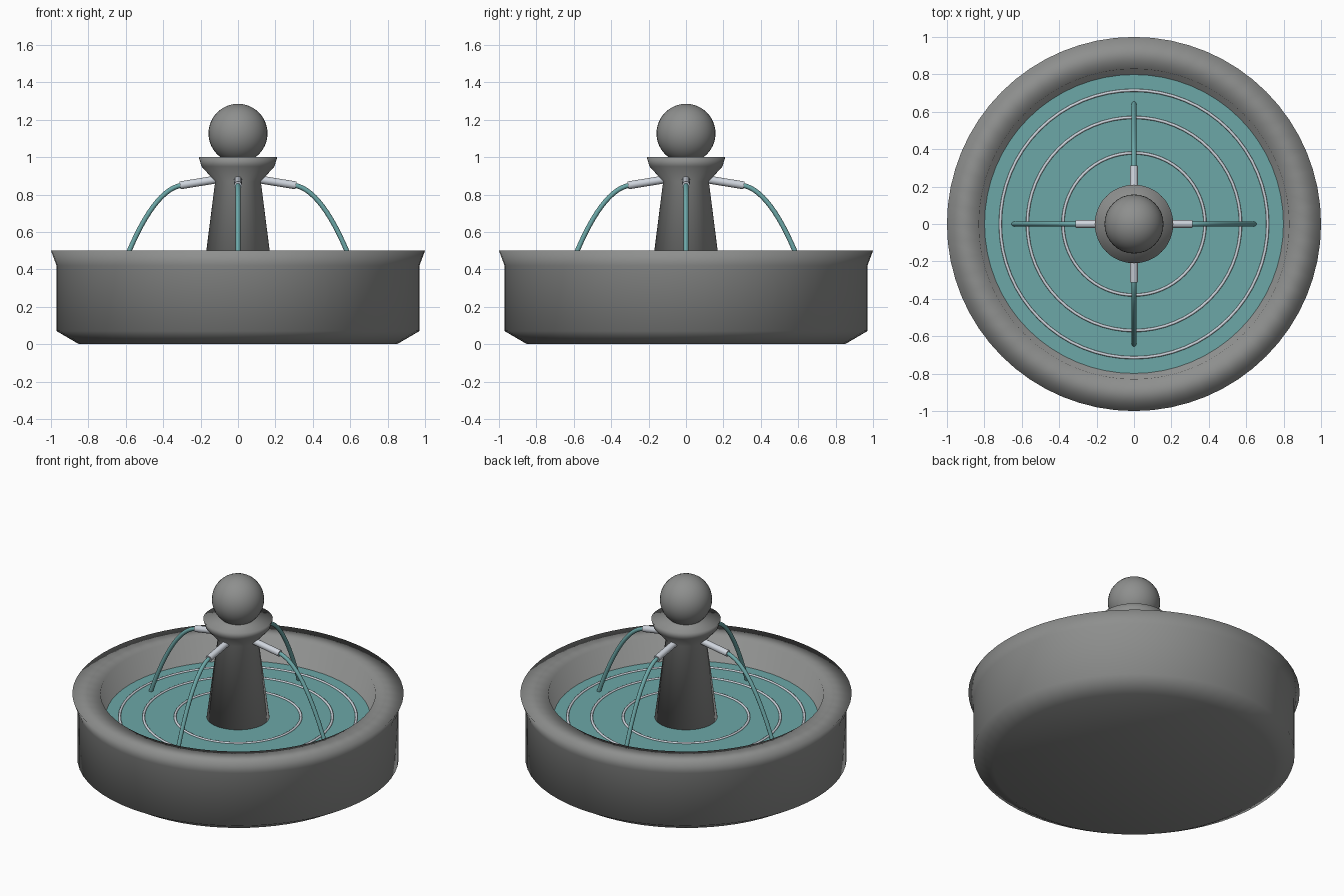
import bpy
import bmesh
import math
from mathutils import Vector, Matrix

cube = bpy.data.objects.get("Cube")
if cube:
    bpy.data.objects.remove(cube, do_unlink=True)


def material(name, rgb):
    m = bpy.data.materials.new(name)
    m.use_nodes = True
    m.diffuse_color = (*rgb, 1)
    m.node_tree.nodes["Principled BSDF"].inputs["Base Color"].default_value = (*rgb, 1)
    return m


stone = material("grey stone", (0.27, 0.275, 0.27))
water = material("teal water", (0.15, 0.39, 0.39))
metal = material("pale metal", (0.62, 0.66, 0.72))


def finish(name, bm, mat, smooth=True):
    bmesh.ops.recalc_face_normals(bm, faces=bm.faces)
    mesh = bpy.data.meshes.new(name)
    bm.to_mesh(mesh)
    bm.free()
    mesh.materials.append(mat)
    for p in mesh.polygons:
        p.use_smooth = smooth
    obj = bpy.data.objects.new(name, mesh)
    bpy.context.scene.collection.objects.link(obj)
    return obj


def lathe(name, profile, mat, steps=64, closed=False):
    """Spin a radius/height profile about the z axis."""
    bm = bmesh.new()
    verts = [bm.verts.new((r, 0, z)) for r, z in profile]
    pairs = list(zip(verts, verts[1:]))
    if closed:
        pairs.append((verts[-1], verts[0]))
    edges = [bm.edges.new(p) for p in pairs]
    bmesh.ops.spin(bm, geom=verts + edges, cent=(0, 0, 0), axis=(0, 0, 1),
                   angle=math.tau, steps=steps, use_merge=True)
    bmesh.ops.remove_doubles(bm, verts=bm.verts, dist=0.0001)
    return finish(name, bm, mat)


def sharpen(obj, degrees):
    bpy.ops.object.select_all(action="DESELECT")
    obj.select_set(True)
    bpy.context.view_layer.objects.active = obj
    bpy.ops.object.shade_smooth_by_angle(angle=math.radians(degrees))


def tube(name, points, radius, mat, sides=12):
    """Sweep a circle along a path in the xz plane, with closed ends."""
    bm = bmesh.new()
    rings = []
    for i, p in enumerate(points):
        ahead = points[min(i + 1, len(points) - 1)] - points[max(i - 1, 0)]
        up = ahead.normalized().cross(Vector((0, 1, 0)))
        ring = []
        for k in range(sides):
            a = math.tau * k / sides
            ring.append(bm.verts.new(p + radius * (math.cos(a) * up + Vector((0, math.sin(a), 0)))))
        rings.append(ring)
    for a, b in zip(rings, rings[1:]):
        for k in range(sides):
            n = (k + 1) % sides
            bm.faces.new((a[k], a[n], b[n], b[k]))
    bm.faces.new(rings[0])
    bm.faces.new(rings[-1])
    return finish(name, bm, mat)


# Basin with chamfered foot, flared lip and hollow inside
lathe("basin", [(0, 0), (0.85, 0), (0.97, 0.07), (0.97, 0.42), (1, 0.5),
                (0.83, 0.5), (0.79, 0.3), (0, 0.3)], stone)

# Water surface
bm = bmesh.new()
bmesh.ops.create_circle(bm, cap_ends=True, segments=64, radius=0.803,
                        matrix=Matrix.Translation((0, 0, 0.345)))
finish("water_surface", bm, water, smooth=False)

# Ripple rings lying on the water
for i, radius in enumerate((0.38, 0.57, 0.715)):
    section = [(radius + 0.008 * math.cos(math.tau * k / 8),
                0.345 + 0.008 * math.sin(math.tau * k / 8)) for k in range(8)]
    lathe(f"ripple_{i + 1}", section, metal, closed=True)

# Tapered column with flared collar
lathe("column", [(0, 0.3), (0.195, 0.3), (0.122, 0.87), (0.195, 0.95),
                 (0.21, 1.0), (0, 1.0)], stone, steps=48)

# Ball finial
bm = bmesh.new()
bmesh.ops.create_uvsphere(bm, u_segments=32, v_segments=20, radius=0.158,
                          matrix=Matrix.Translation((0, 0, 1.127)))
finish("ball_finial", bm, stone)

# Four spouts, each with a falling jet
start = Vector((0.3, 0, 0.85))
arc = [start + Vector((d, 0, -0.15 * d - 3.9 * d * d))
       for d in (0.345 * k / 16 for k in range(17))]
for i, side in enumerate(("left", "back", "right", "front")):
    spout = tube(f"spout_{side}", [Vector((0.1, 0, 0.883)), Vector((0.31, 0, 0.849))],
                 0.021, metal, sides=16)
    jet = tube(f"jet_{side}", arc, 0.013, water)
    for part in (spout, jet):
        part.rotation_euler.z = i * math.pi / 2
        sharpen(part, 40)
